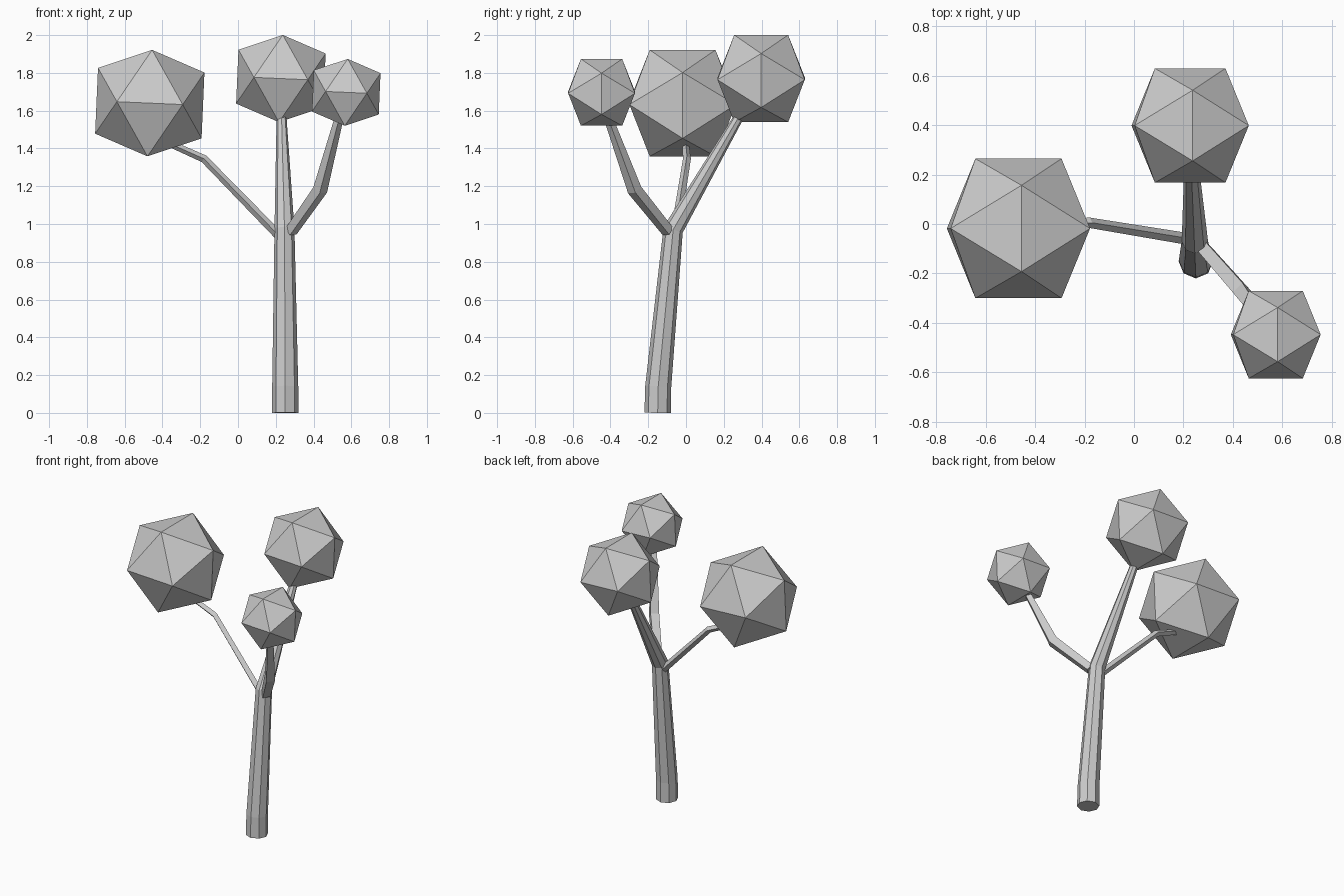
import bpy, bmesh, math
from mathutils import Vector, Matrix

if "Cube" in bpy.data.objects:
    bpy.data.objects.remove(bpy.data.objects["Cube"])

PHI = (1 + 5 ** 0.5) / 2


def make_object(name, bm):
    bmesh.ops.recalc_face_normals(bm, faces=bm.faces[:])
    mesh = bpy.data.meshes.new(name)
    bm.to_mesh(mesh)
    bm.free()
    obj = bpy.data.objects.new(name, mesh)
    bpy.context.collection.objects.link(obj)
    return obj


def limb(name, path, sides, ref, phase=0.0):
    """Tapered flat-sided tube through (x, y, z, radius) points."""
    bm = bmesh.new()
    pts = [Vector(p[:3]) for p in path]
    rings = []
    for i, p in enumerate(pts):
        t = Vector()
        if i > 0:
            t += (p - pts[i - 1]).normalized()
        if i < len(pts) - 1:
            t += (pts[i + 1] - p).normalized()
        t.normalize()
        u = Vector(ref)
        u = (u - t * u.dot(t)).normalized()
        v = t.cross(u)
        ring = []
        for k in range(sides):
            a = phase + 2 * math.pi * k / sides
            ring.append(bm.verts.new(p + (u * math.cos(a) + v * math.sin(a)) * path[i][3]))
        rings.append(ring)
    for a, b in zip(rings, rings[1:]):
        for k in range(sides):
            n = (k + 1) % sides
            bm.faces.new((a[k], a[n], b[n], b[k]))
    bm.faces.new(rings[0][::-1])
    bm.faces.new(rings[-1])
    return make_object(name, bm)


def foliage(name, centre, height):
    """Icosahedron with level top edge, tilted slightly about y."""
    bm = bmesh.new()
    h = height / 2
    s = h / PHI
    for i in (-1, 1):
        for j in (-1, 1):
            for co in ((0, i * s, j * h), (i * s, j * h, 0), (j * h, 0, i * s)):
                bm.verts.new(co)
    bmesh.ops.convex_hull(bm, input=bm.verts[:])
    bm.transform(Matrix.Translation(centre) @ Matrix.Rotation(math.radians(2.5), 4, 'Y'))
    return make_object(name, bm)


# Eight-sided trunk, running up into the rear foliage
limb("trunk", [(0.25, -0.15, 0, 0.07), (0.25, -0.147, 0.14, 0.069),
               (0.246, -0.068, 0.97, 0.053), (0.231, 0.27, 1.55, 0.027),
               (0.228, 0.33, 1.65, 0.022)], 8, (0, 1, 0))

# Side branches
limb("left_branch", [(0.215, -0.06, 0.94, 0.024), (-0.18, 0.005, 1.345, 0.021),
                     (-0.37, -0.003, 1.43, 0.018)], 4, (0, -1, 0))
limb("right_branch", [(0.28, -0.095, 0.96, 0.034), (0.435, -0.272, 1.18, 0.039),
                      (0.527, -0.40, 1.53, 0.025), (0.545, -0.42, 1.6, 0.022)],
     4, (-0.7, 0.7, 0.1), math.pi / 4)

# Foliage balls
foliage("left_foliage", (-0.467, -0.018, 1.64), 0.564)
foliage("rear_foliage", (0.227, 0.398, 1.77), 0.462)
foliage("right_foliage", (0.573, -0.447, 1.697), 0.354)
